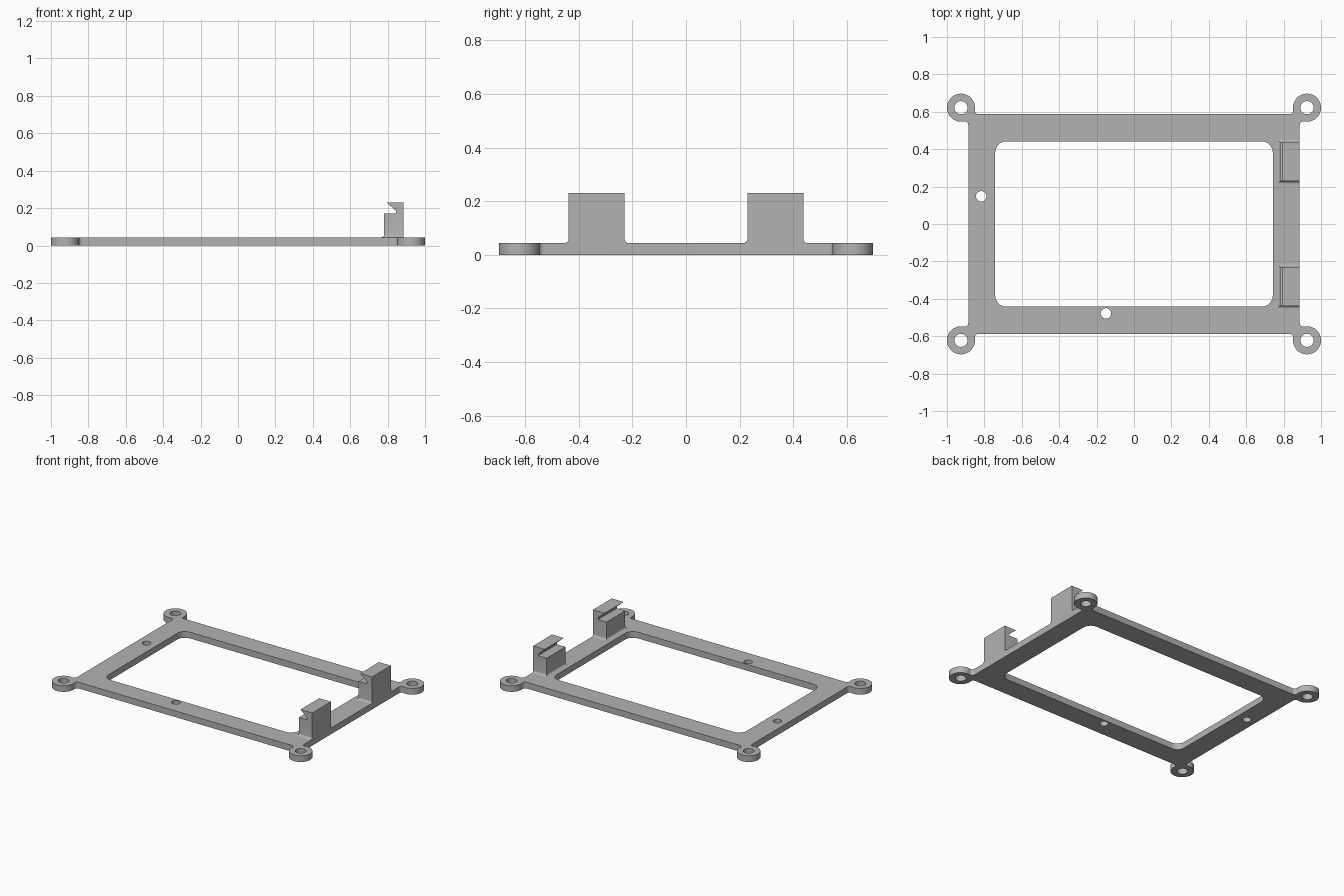
import bpy, bmesh
from math import sin, cos, pi, atan2, sqrt

cube = bpy.data.objects.get("Cube")
if cube:
    bpy.data.objects.remove(cube)

grey = bpy.data.materials.new("plain grey")
grey.use_nodes = True
grey.diffuse_color = (0.45, 0.45, 0.45, 1)
grey.node_tree.nodes["Principled BSDF"].inputs["Base Color"].default_value = grey.diffuse_color

THICK = 0.044
HALF_X, HALF_Y = 0.886, 0.587        # plate outline
LUG_X, LUG_Y, LUG_R = 0.925, 0.622, 0.075
FILLET = 0.02


def arc(cx, cy, r, a, b, n):
    return [(cx + r * cos(a + (b - a) * i / n), cy + r * sin(a + (b - a) * i / n))
            for i in range(n + 1)]


def circle(cx, cy, r, n=40):
    return arc(cx, cy, r, 0, 2 * pi, n)[:-1]


def lug_corner():
    """Outline of one corner: fillet, round lug, fillet."""
    reach = LUG_R + FILLET
    ax = HALF_X + FILLET
    ay = LUG_Y - sqrt(reach ** 2 - (ax - LUG_X) ** 2)
    by = HALF_Y + FILLET
    bx = LUG_X - sqrt(reach ** 2 - (by - LUG_Y) ** 2)
    a1 = atan2(LUG_Y - ay, LUG_X - ax)
    a2 = atan2(LUG_Y - by, LUG_X - bx)
    return (arc(ax, ay, FILLET, pi, a1, 8)
            + arc(LUG_X, LUG_Y, LUG_R, a1 - pi, a2 + pi, 40)[1:-1]
            + arc(bx, by, FILLET, a2, -pi / 2, 8))


def four_way(corner):
    """Mirror a corner into all four quadrants as one closed loop."""
    loop = []
    for sx, sy in ((1, 1), (-1, 1), (-1, -1), (1, -1)):
        pts = [(sx * x, sy * y) for x, y in corner]
        loop += pts if sx * sy > 0 else pts[::-1]
    return loop


def finish(name, bm):
    bmesh.ops.remove_doubles(bm, verts=bm.verts, dist=1e-5)
    bmesh.ops.recalc_face_normals(bm, faces=bm.faces)
    mesh = bpy.data.meshes.new(name)
    bm.to_mesh(mesh)
    bm.free()
    mesh.materials.clear()
    mesh.materials.append(grey)
    obj = bpy.data.objects.new(name, mesh)
    bpy.context.collection.objects.link(obj)
    bpy.ops.object.select_all(action='DESELECT')
    obj.select_set(True)
    bpy.context.view_layer.objects.active = obj
    bpy.ops.object.shade_smooth_by_angle(angle=pi / 6)
    return obj


# Frame plate: outline, window, lug holes and two small holes
loops = [four_way(lug_corner()),
         four_way(arc(0.742 - 0.06, 0.442 - 0.06, 0.06, 0, pi / 2, 10)),
         circle(-0.817, 0.148, 0.028), circle(-0.15, -0.478, 0.028)]
loops += [circle(sx * LUG_X, sy * LUG_Y, 0.035) for sx in (1, -1) for sy in (1, -1)]

curve = bpy.data.curves.new("frame_outline", 'CURVE')
curve.dimensions = '2D'
curve.fill_mode = 'BOTH'
curve.extrude = THICK / 2
for loop in loops:
    spline = curve.splines.new('POLY')
    spline.points.add(len(loop) - 1)
    for point, (x, y) in zip(spline.points, loop):
        point.co = (x, y, 0, 1)
    spline.use_cyclic_u = True
outline = bpy.data.objects.new("frame_outline", curve)
bpy.context.collection.objects.link(outline)
bpy.context.view_layer.update()
filled = bpy.data.meshes.new_from_object(
    outline.evaluated_get(bpy.context.evaluated_depsgraph_get()))
bm = bmesh.new()
bm.from_mesh(filled)
bmesh.ops.translate(bm, verts=bm.verts, vec=(0, 0, THICK / 2))
bpy.data.objects.remove(outline)
bpy.data.curves.remove(curve)
bpy.data.meshes.remove(filled)
finish("frame_plate", bm)

# Snap clips: hooked profile with a flared foot
FLARE = 0.015
X0, X1 = 0.781, HALF_X
FOOT = THICK + FLARE
PROFILE = [(X0, FOOT), (X1, FOOT), (X1, 0.23), (0.794, 0.23),
           (0.846, 0.184), (0.846, 0.171), (X0, 0.171)]


def clip(name, y0, y1):
    bm = bmesh.new()
    near = [bm.verts.new((x, y0, z)) for x, z in PROFILE]
    far = [bm.verts.new((x, y1, z)) for x, z in PROFILE]
    bm.faces.new(near)
    bm.faces.new(far[::-1])
    n = len(PROFILE)
    for i in range(1, n):            # foot side stays open for the flare
        j = (i + 1) % n
        bm.faces.new((near[i], near[j], far[j], far[i]))
    steps, below = 6, None
    for k in range(steps + 1):
        t = k / steps * pi / 2
        o, z = FLARE * (1 - sin(t)), THICK + FLARE * (1 - cos(t))
        ring = [bm.verts.new(p) for p in ((X0 - o, y0 - o, z), (X1, y0 - o, z),
                                          (X1, y1 + o, z), (X0 - o, y1 + o, z))]
        if below:
            for i in range(4):
                j = (i + 1) % 4
                bm.faces.new((below[i], below[j], ring[j], ring[i]))
        below = ring
    finish(name, bm)


clip("front_clip", -0.438, -0.229)
clip("back_clip", 0.229, 0.438)
